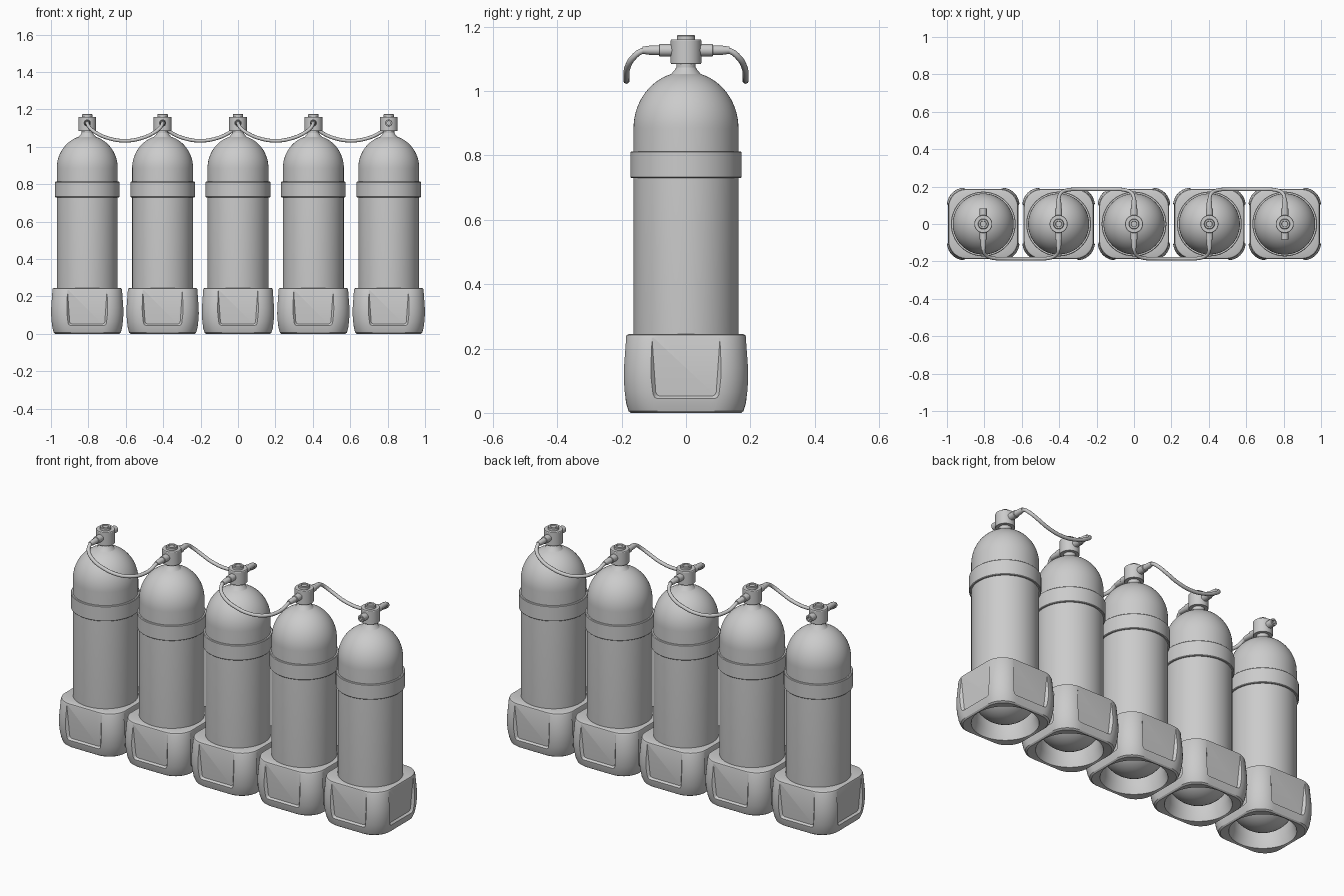
import bpy
import bmesh
from math import sin, cos, tan, pi, sqrt, radians
from mathutils import Matrix, Vector

cube = bpy.data.objects.get("Cube")
if cube:
    bpy.data.objects.remove(cube, do_unlink=True)

grey = bpy.data.materials.new("plain grey")
grey.use_nodes = True
COLOUR = (0.6, 0.6, 0.6, 1)
grey.diffuse_color = COLOUR
grey.node_tree.nodes["Principled BSDF"].inputs["Base Color"].default_value = COLOUR

SPACING = 0.403
OUTLET_Z = 1.127


def add_object(name, data, location=(0, 0, 0)):
    ob = bpy.data.objects.new(name, data)
    ob.location = location
    bpy.context.scene.collection.objects.link(ob)
    return ob


def finish(bm, name):
    bmesh.ops.recalc_face_normals(bm, faces=bm.faces)
    mesh = bpy.data.meshes.new(name)
    bm.to_mesh(mesh)
    bm.free()
    mesh.materials.append(grey)
    return mesh


def smooth(ob, angle=30):
    bpy.ops.object.select_all(action='DESELECT')
    ob.select_set(True)
    bpy.context.view_layer.objects.active = ob
    bpy.ops.object.shade_smooth_by_angle(angle=radians(angle))


def lathe(name, profile, steps=48, matrix=None):
    """Spin a list of (radius, height) points around z."""
    bm = bmesh.new()
    verts = [bm.verts.new((r, 0, z)) for r, z in profile]
    edges = [bm.edges.new(pair) for pair in zip(verts, verts[1:])]
    bmesh.ops.spin(bm, geom=verts + edges, cent=(0, 0, 0), axis=(0, 0, 1),
                   angle=2 * pi, steps=steps, use_duplicate=False)
    bmesh.ops.remove_doubles(bm, verts=bm.verts, dist=0.0002)
    if matrix:
        bm.transform(matrix)
    return finish(bm, name)


def rounded_square(theta, half, radius):
    """Distance from the centre to a rounded square in direction theta."""
    c, s = abs(cos(theta)), abs(sin(theta))
    core = half - radius
    if half * min(c, s) <= core * max(c, s):
        return half / max(c, s)
    b = core * (c + s)
    return b + sqrt(b * b - 2 * core * core + radius * radius)


def boot_mesh():
    # Outer rings are rounded squares, inner rings are circles
    outer = [(0.172, 0), (0.179, 0.006), (0.186, 0.03), (0.191, 0.065),
             (0.194, 0.105), (0.1935, 0.14), (0.187, 0.234),
             (0.184, 0.242), (0.178, 0.245)]
    inner = [(0.15, 0.245), (0.15, 0.05), (0.163, 0.004)]
    count = 96
    bm = bmesh.new()
    rings = []
    for size, z in outer + inner:
        ring = []
        for i in range(count):
            t = 2 * pi * i / count
            r = rounded_square(t, size, 0.095) if (size, z) in outer else size
            ring.append(bm.verts.new((r * cos(t), r * sin(t), z)))
        rings.append(ring)
    for a, b in zip(rings, rings[1:] + rings[:1]):
        for i in range(count):
            j = (i + 1) % count
            bm.faces.new((a[i], a[j], b[j], b[i]))
    return finish(bm, "boot")


def panel_cutter():
    # Sloped recess with rounded lower corners, repeated on four sides
    bm = bmesh.new()
    inner = [(0.106, 0.238), (0.094, 0.065), (0.09, 0.056), (0.081, 0.052)]
    for k in range(4):
        turn = Matrix.Rotation(k * pi / 2, 3, 'Z')
        points = []
        for x, z in inner:
            depth = 0.177 + 0.0095 * (z - 0.052) / 0.186
            low = z < 0.1
            for side in (-1, 1):
                points.append((side * x, -depth, z))
                points.append((side * (x + 0.026), -0.215, z - 0.026 if low else z))
        verts = [bm.verts.new(turn @ Vector(p)) for p in points]
        bmesh.ops.convex_hull(bm, input=verts)
    return finish(bm, "panel_cutter")


# Square foot boot with four recessed panels
boot = add_object("boot_1", boot_mesh())
cutter = add_object("panel_cutter", panel_cutter())
cutter.hide_render = True
cut = boot.modifiers.new("panels", 'BOOLEAN')
cut.operation = 'DIFFERENCE'
cut.solver = 'EXACT'
cut.object = cutter
bpy.context.view_layer.objects.active = boot
bpy.ops.object.modifier_apply(modifier=cut.name)
bpy.data.objects.remove(cutter, do_unlink=True)
smooth(boot)

# Cylinder body: rounded bottom, straight wall, dome and neck
body = [(0.163 * sin(a), 0.18 - 0.16 * cos(a))
        for a in [i * pi / 24 for i in range(13)]]
body += [(0.163 * cos(a), 0.885 + 0.175 * sin(a))
         for a in [radians(4.6 * i) for i in range(17)]]
body += [(0.035, 1.066), (0.03, 1.074), (0.03, 1.09)]
tank_mesh = lathe("tank", body, 64)

# Strap around the shoulder
band_mesh = lathe("band", [(0.16, 0.73), (0.17, 0.73), (0.173, 0.733), (0.173, 0.81),
                           (0.17, 0.813), (0.16, 0.813)], 64)

# Valve block with a raised cap
valve_mesh = lathe("valve", [(0, 1.085), (0.046, 1.085), (0.048, 1.088), (0.048, 1.157),
                             (0.046, 1.16), (0.028, 1.16), (0.028, 1.172), (0.025, 1.175),
                             (0.017, 1.175), (0.015, 1.17), (0, 1.17)])

# Outlet nozzle pointing to the back, and the hose fitting that plugs into it
to_back = Matrix.Translation((0, 0, OUTLET_Z)) @ Matrix.Rotation(-pi / 2, 4, 'X')
nozzle_mesh = lathe("nozzle", [(0.019, 0.03), (0.019, 0.082), (0.017, 0.084),
                               (0.01, 0.084), (0.01, 0.072), (0, 0.072)], 24, to_back)
fitting_mesh = lathe("fitting", [(0, 0.07), (0.0155, 0.07), (0.0145, 0.112),
                                 (0.011, 0.135), (0, 0.135)], 24, to_back)

parts = {"boot": boot.data, "tank": tank_mesh, "band": band_mesh, "valve": valve_mesh}
for i in range(5):
    x = (i - 2) * SPACING
    for name, mesh in parts.items():
        ob = boot if name == "boot" and i == 0 else add_object(f"{name}_{i + 1}", mesh)
        ob.location.x = x
        if i == 0 and name != "boot":
            smooth(ob)
    for side, angle in (("back", 0), ("front", pi)):
        pieces = [("nozzle", nozzle_mesh)]
        # The outer two nozzles at the ends of the row stay open
        if (i, side) not in ((0, "back"), (4, "front")):
            pieces.append(("fitting", fitting_mesh))
        for name, mesh in pieces:
            ob = add_object(f"{side}_{name}_{i + 1}", mesh, (x, 0, 0))
            ob.rotation_euler.z = angle
            if i == 0:
                smooth(ob)

# Drooping hoses, alternating front and back
half_path = [(0, 0.11, OUTLET_Z), (0.001, 0.138, 1.124), (0.012, 0.165, 1.103),
             (0.05, 0.182, 1.073), (0.115, 0.185, 1.045)]
path = half_path + [(SPACING / 2, 0.185, 1.032)]
path += [(SPACING - x, y, z) for x, y, z in reversed(half_path)]
for i in range(4):
    side = -1 if i % 2 == 0 else 1
    curve = bpy.data.curves.new("hose", 'CURVE')
    curve.dimensions = '3D'
    curve.bevel_depth = 0.0095
    curve.bevel_resolution = 3
    curve.resolution_u = 6
    curve.use_fill_caps = True
    spline = curve.splines.new('BEZIER')
    spline.bezier_points.add(len(path) - 1)
    for point, (x, y, z) in zip(spline.bezier_points, path):
        point.co = (x, side * y, z)
        point.handle_left_type = point.handle_right_type = 'AUTO'
    spline.use_smooth = True
    curve.materials.append(grey)
    add_object(f"hose_{i + 1}", curve, ((i - 2) * SPACING, 0, 0))
